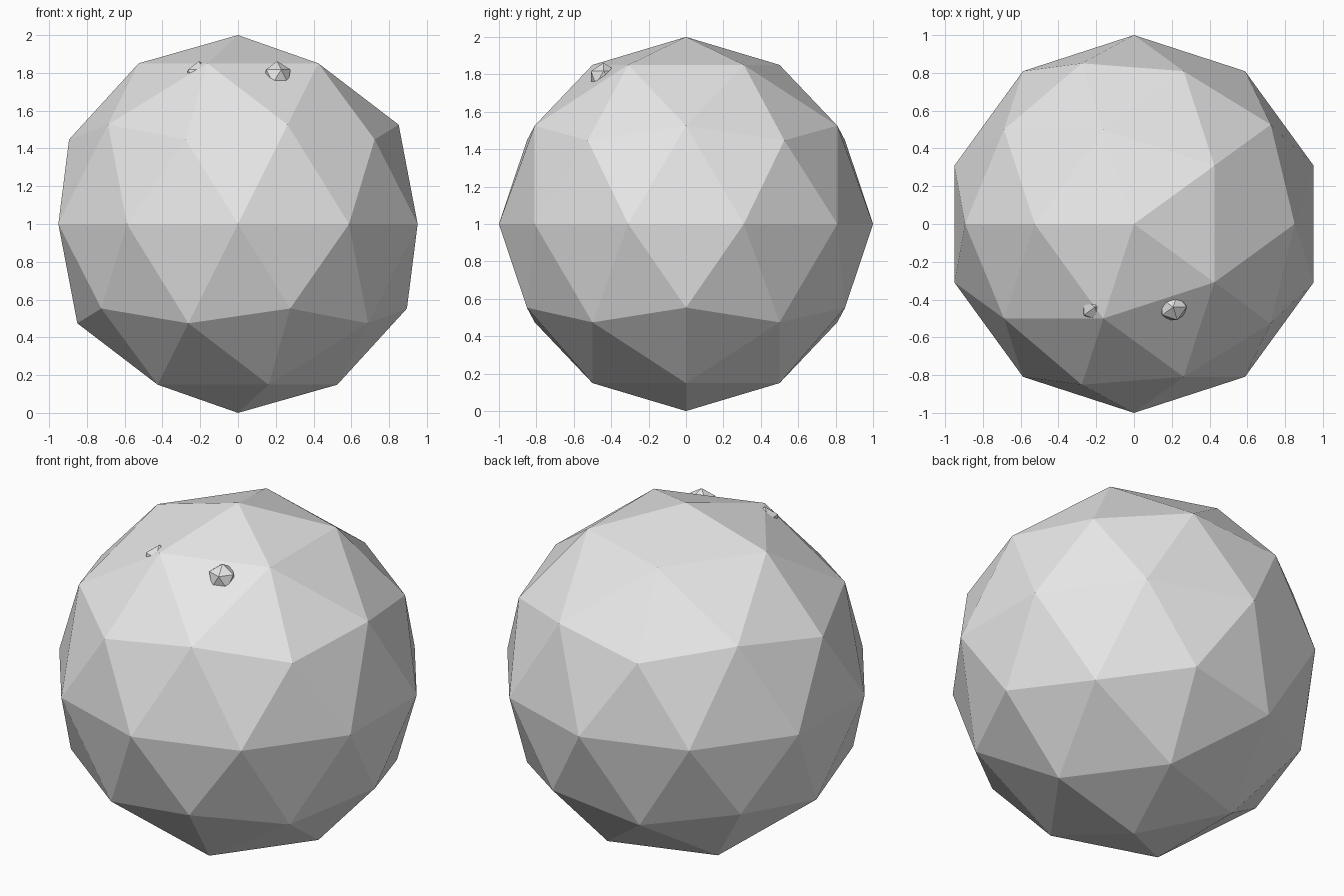
import bpy
import math

cube = bpy.data.objects.get("Cube")
if cube:
    bpy.data.objects.remove(cube, do_unlink=True)


def make_material(name, color):
    mat = bpy.data.materials.new(name)
    mat.use_nodes = True
    mat.diffuse_color = color
    mat.node_tree.nodes["Principled BSDF"].inputs["Base Color"].default_value = color
    return mat


grey = make_material("light_grey", (0.8, 0.8, 0.8, 1))


def faceted_ball(name, radius, location, subdivisions, turn=0.0):
    bpy.ops.mesh.primitive_ico_sphere_add(
        subdivisions=subdivisions, radius=radius, location=location,
        rotation=(0, 0, turn))
    ball = bpy.context.object
    ball.name = name
    ball.data.materials.append(grey)
    bpy.ops.object.shade_flat()
    return ball


# Large faceted body
faceted_ball("body", 1.0, (0, 0, 1), 2, math.pi)

# Small eyes, partly sunk into the upper front
for side, sign in (("left", 1), ("right", -1)):
    faceted_ball(side + "_eye", 0.08, (sign * 0.207, -0.44, 1.782), 1)
